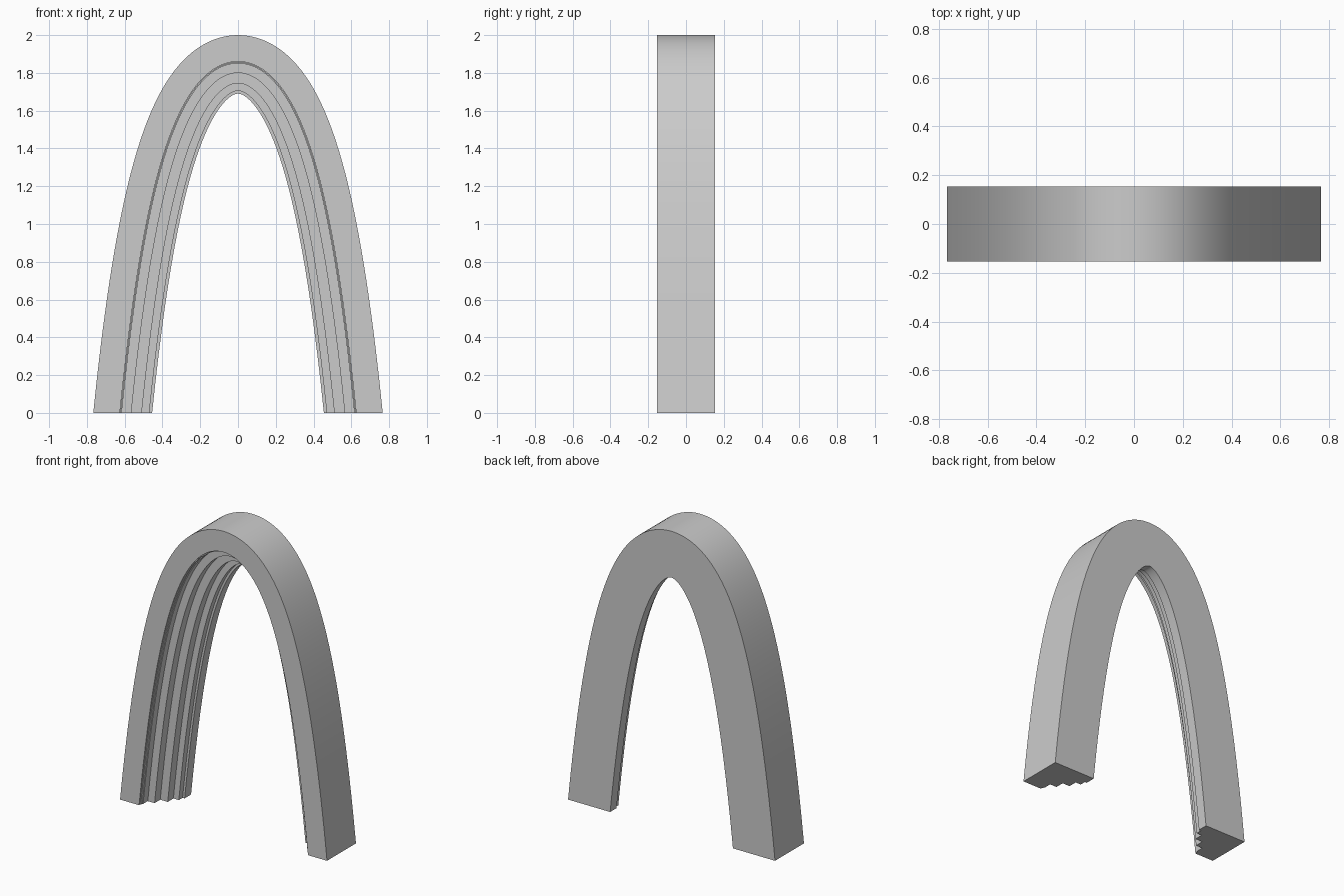
import bpy, bmesh, math

if "Cube" in bpy.data.objects:
    bpy.data.objects.remove(bpy.data.objects["Cube"])

A = 0.21          # catenary parameter of the guide curve
APEX = 1.86       # guide curve height
HALF = A * math.acosh(1 + APEX / A)   # half span at the ground
SEGMENTS = 72

# Stepped cross-section: (inward offset from the guide curve, depth y)
PROFILE = [
    (-0.14, 0.153), (-0.14, -0.153),
    (0.0, -0.153), (0.0, -0.143),
    (0.005, -0.143), (0.005, -0.125),
    (0.010, -0.125), (0.010, -0.075),
    (0.060, -0.075), (0.060, -0.015),
    (0.115, -0.015), (0.115, 0.045),
    (0.155, 0.045), (0.155, 0.085),
    (0.170, 0.085), (0.170, 0.153),
]


def arch_point(x, offset, at_foot):
    """Point offset along the normal of the catenary; feet are cut level."""
    c, s = math.cosh(x / A), math.sinh(x / A)
    px = x - offset * s / c
    pz = APEX - A * (c - 1) - offset / c
    if at_foot:
        px += pz / s
        pz = 0.0
    return px, pz


stone = bpy.data.materials.new("light grey stone")
stone.diffuse_color = (0.6, 0.6, 0.6, 1)
stone.use_nodes = True
stone.node_tree.nodes["Principled BSDF"].inputs["Base Color"].default_value = stone.diffuse_color

# Sweep the stepped section along the arch
bm = bmesh.new()
rings = []
for i in range(SEGMENTS + 1):
    x = HALF * (2 * i / SEGMENTS - 1)
    foot = i in (0, SEGMENTS)
    ring = []
    for d, y in PROFILE:
        px, pz = arch_point(x, d, foot)
        ring.append(bm.verts.new((px, y, pz)))
    rings.append(ring)

n = len(PROFILE)
for a, b in zip(rings, rings[1:]):
    for j in range(n):
        k = (j + 1) % n
        bm.faces.new((a[j], a[k], b[k], b[j]))

# Flat undersides of the two feet
bm.faces.new(rings[0])
bm.faces.new(rings[-1])
bmesh.ops.recalc_face_normals(bm, faces=bm.faces[:])

mesh = bpy.data.meshes.new("stepped_arch")
bm.to_mesh(mesh)
bm.free()
mesh.materials.append(stone)
arch = bpy.data.objects.new("stepped_arch", mesh)
bpy.context.collection.objects.link(arch)

# Smooth along the curve, crisp at the steps
bpy.context.view_layer.objects.active = arch
arch.select_set(True)
bpy.ops.object.shade_smooth_by_angle(angle=math.radians(30))
